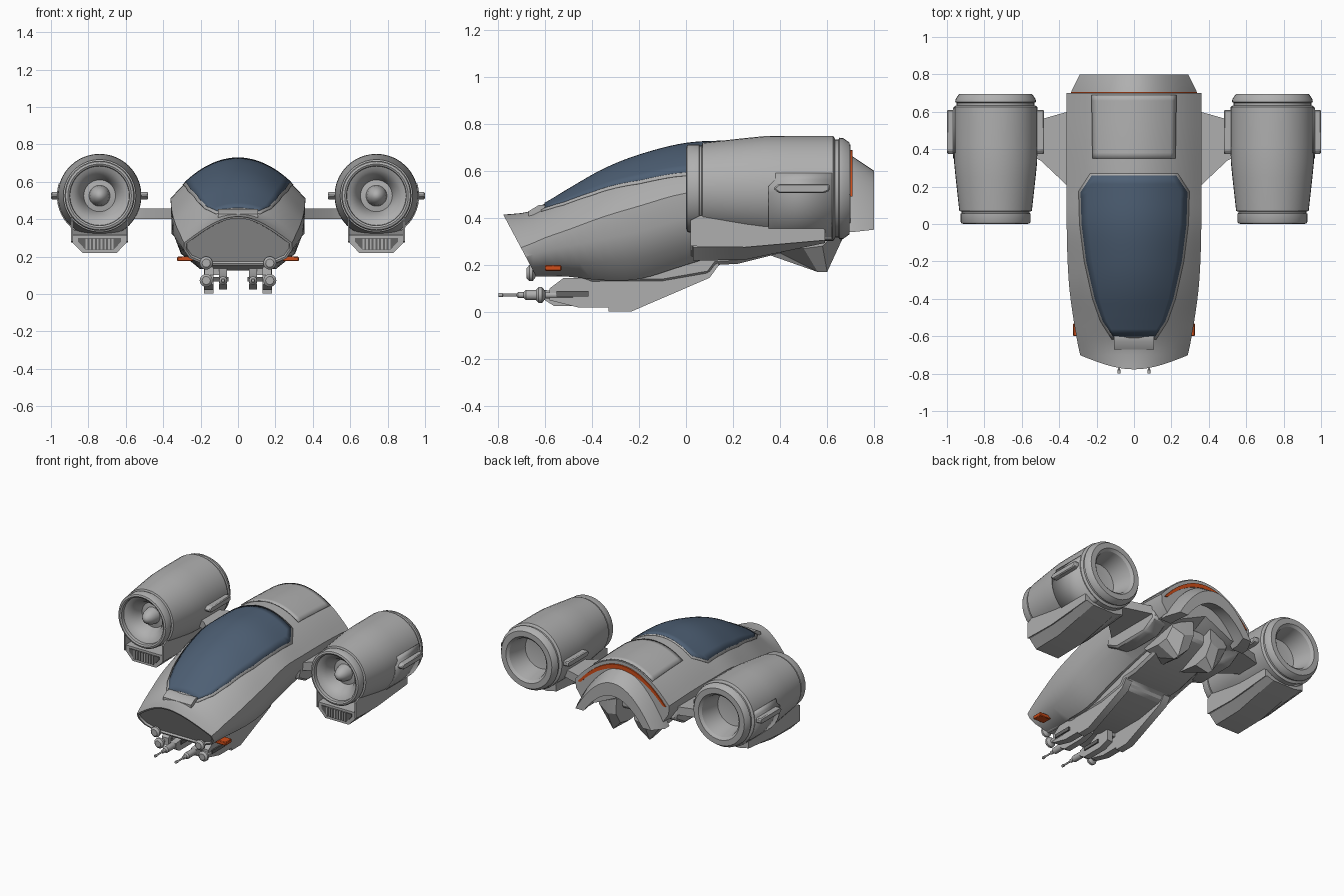
import bpy, bmesh, math
from mathutils import Vector

if "Cube" in bpy.data.objects:
    bpy.data.objects.remove(bpy.data.objects["Cube"])


def material(name, rgb):
    m = bpy.data.materials.new(name)
    m.diffuse_color = (*rgb, 1)
    m.use_nodes = True
    m.node_tree.nodes["Principled BSDF"].inputs["Base Color"].default_value = m.diffuse_color
    return m


GREY = material("hull_grey", (0.43, 0.43, 0.43))
DARK = material("dark_grey", (0.13, 0.13, 0.13))
GLASS = material("blue_glass", (0.075, 0.115, 0.175))
ORANGE = material("orange", (0.62, 0.075, 0.01))


def finish(name, bm, mat, mirror=False, bevel=0.0, angle=32, solid=0.0):
    bmesh.ops.recalc_face_normals(bm, faces=bm.faces)
    me = bpy.data.meshes.new(name)
    bm.to_mesh(me)
    bm.free()
    me.materials.append(mat)
    ob = bpy.data.objects.new(name, me)
    bpy.context.collection.objects.link(ob)
    bpy.ops.object.select_all(action='DESELECT')
    ob.select_set(True)
    bpy.context.view_layer.objects.active = ob
    bpy.ops.object.shade_smooth_by_angle(angle=math.radians(angle))
    if solid:
        md = ob.modifiers.new("solid", 'SOLIDIFY')
        md.thickness, md.offset = solid, 0
    if bevel:
        md = ob.modifiers.new("bevel", 'BEVEL')
        md.width, md.segments = bevel, 1
    if mirror:
        md = ob.modifiers.new("mirror", 'MIRROR')
        md.use_mirror_merge = False
    return ob


def loft_bm(loops):
    """Closed loops of 3D points joined into a capped solid."""
    bm = bmesh.new()
    rows = [[bm.verts.new(p) for p in lp] for lp in loops]
    n = len(rows[0])
    for a, b in zip(rows, rows[1:]):
        for i in range(n):
            j = (i + 1) % n
            bm.faces.new((a[i], a[j], b[j], b[i]))
    bm.faces.new(rows[0])
    bm.faces.new(rows[-1])
    return bm


def prism(name, yz, x0, x1, mat=GREY, mirror=True, bevel=0.0):
    bm = loft_bm([[(x, y, z) for y, z in yz] for x in (x0, x1)])
    return finish(name, bm, mat, mirror, bevel)


def box(name, x0, x1, y0, y1, z0, z1, mat=GREY, mirror=True, bevel=0.0):
    return prism(name, [(y0, z0), (y1, z0), (y1, z1), (y0, z1)], x0, x1, mat, mirror, bevel)


def lathe(name, profile, cx, cz, mat=GREY, n=32):
    """Profile of (radius, y) turned about an axis along y."""
    bm = bmesh.new()
    vs = [bm.verts.new((cx + r, y, cz)) for r, y in profile]
    es = [bm.edges.new(p) for p in zip(vs, vs[1:])]
    bmesh.ops.spin(bm, geom=vs + es, cent=(cx, 0, cz), axis=(0, 1, 0),
                   angle=2 * math.pi, steps=n, use_duplicate=False)
    bmesh.ops.remove_doubles(bm, verts=bm.verts, dist=1e-5)
    return finish(name, bm, mat, True)


# hull stations: y, half width, roof z, shoulder z, bottom z, underside arch
ST = [(-.85, .25, .41, .22, .13, 0), (-.67, .295, .425, .285, .15, 0),
      (-.60, .308, .455, .315, .155, 0), (-.50, .325, .515, .35, .15, 0),
      (-.35, .345, .60, .405, .135, 0), (-.20, .355, .66, .45, .14, 0),
      (0, .36, .71, .505, .20, 0), (.20, .36, .72, .51, .26, 0),
      (.45, .36, .72, .51, .30, .05), (.70, .36, .712, .50, .33, .14)]


def station(y):
    """Smooth interpolation of the hull stations."""
    i = max(k for k in range(len(ST) - 1) if k == 0 or ST[k][0] <= y)
    a, b = ST[i], ST[i + 1]
    p, q = ST[max(i - 1, 0)], ST[min(i + 2, len(ST) - 1)]
    h = b[0] - a[0]
    t = (y - a[0]) / h
    out = []
    for k in range(1, 6):
        m0 = (b[k] - p[k]) / (b[0] - p[0]) * h
        m1 = (q[k] - a[k]) / (q[0] - a[0]) * h
        out.append((2*t**3 - 3*t*t + 1)*a[k] + (t**3 - 2*t*t + t)*m0
                   + (3*t*t - 2*t**3)*b[k] + (t**3 - t*t)*m1)
    return out


def roof(x, y):
    w, top, sh = station(y)[:3]
    return sh + (top - sh) * (1 - (x / w) ** 2)


def arch(w, top, base, n=20):
    return [(w * u, base + (top - base) * (1 - u * u))
            for u in (-1 + 2 * i / n for i in range(n + 1))]


# main hull, cut by a slanted nose plane with a shallow recess
loops = []
for i in range(32):
    y = -.85 + 1.55 * i / 31
    w, top, sh, bot, rise = station(y)
    k = sh - bot
    low = [(w * .99, sh - .35 * k), (w * .87, sh - .72 * k), (w * .58, bot + rise * .3)]
    pts = arch(w, top, sh) + low + [(0, bot + rise)] + [(-x, z) for x, z in reversed(low)]
    loops.append([(x, y, z) for x, z in pts])
bm = loft_bm(loops)
bmesh.ops.recalc_face_normals(bm, faces=bm.faces)
cut = bmesh.ops.bisect_plane(bm, geom=bm.verts[:] + bm.edges[:] + bm.faces[:],
                             plane_co=(0, -.70, .27), plane_no=(0, -.15, -.08), clear_outer=True)
edges = [e for e in cut["geom_cut"] if isinstance(e, bmesh.types.BMEdge)]
bmesh.ops.holes_fill(bm, edges=edges, sides=0)
nose_dir = Vector((0, -.15, -.08)).normalized()
bm.normal_update()
cap = [f for f in bm.faces if len(f.verts) > 8 and abs(f.normal.dot(nose_dir)) > .99]
bmesh.ops.recalc_face_normals(bm, faces=bm.faces)
bmesh.ops.inset_region(bm, faces=cap, thickness=.012, depth=0)
bmesh.ops.inset_region(bm, faces=cap, thickness=.006, depth=-.012)
finish("hull", bm, GREY)


def skin(name, outline, lift, mat):
    """Plate that follows the roof between (y, half width) stations."""
    bm = bmesh.new()
    rows = []
    for (ya, wa), (yb, wb) in zip(outline, outline[1:]):
        steps = max(2, int((yb - ya) / .03))
        for s in range(steps + (yb == outline[-1][0])):
            t = s / steps
            y, w = ya + (yb - ya) * t, wa + (wb - wa) * t
            xs = [w * (-1 + j / 8) for j in range(17)]
            rows.append([bm.verts.new((x, y, roof(x, y) + lift)) for x in xs])
    for a, b in zip(rows, rows[1:]):
        for j in range(16):
            bm.faces.new((a[j], a[j + 1], b[j + 1], b[j]))
    finish(name, bm, mat, solid=.008)


# canopy with its frame, and a roof panel behind it
glass = [(-.60, .11), (-.52, .165), (-.40, .208), (-.20, .253), (0, .278), (.17, .283), (.258, .225)]
frame = [(-.615, .118), (-.52, .178), (-.40, .22), (-.20, .264), (0, .289), (.175, .294), (.27, .232)]
skin("canopy_frame", frame, .001, GREY)
skin("canopy_glass", glass, .005, GLASS)
skin("roof_panel", [(.35, .22), (.69, .225)], .003, GREY)
prism("nose_step", [(-.67, .40), (-.67, .428), (-.625, .455), (-.60, .455), (-.60, .40)],
      -.108, .108, GREY, False)


# tail arch and its glowing strip
def ring(name, sections, mat):
    loops = []
    for y, w, top, base, th in sections:
        pts = arch(w, top, base) + arch(w - th * .7, top - th, base)[::-1]
        loops.append([(x, y, z) for x, z in pts])
    finish(name, loft_bm(loops), mat)


ring("tail_arch", [(.66, .335, .67, .34, .12), (.71, .335, .66, .34, .12), (.80, .29, .60, .35, .09)], GREY)
ring("tail_light", [(.69, .338, .692, .49, .03), (.707, .338, .688, .49, .03)], ORANGE)

# belly, keels and rear fins
prism("belly", [(-.50, .16), (-.40, .125), (-.10, .125), (.10, .16), (.13, .20), (.22, .205),
                (.40, .25), (.60, .34), (.60, .42), (-.50, .30)], -.19, .19, GREY, False, .015)
prism("keel", [(-.42, .18), (-.33, .10), (-.33, .003), (-.23, .003), (.10, .145), (.14, .20), (.1, .30), (-.4, .25)],
      .13, .182)
bm = loft_bm([[(x, y, z) for y, z in yz] for x, yz in (
    (.07, [(.36, .24), (.52, .22), (.62, .24), (.67, .32), (.66, .47), (.3, .40)]),
    (.14, [(.40, .25), (.56, .17), (.60, .17), (.66, .30), (.66, .47), (.3, .40)]),
    (.22, [(.38, .28), (.50, .27), (.58, .28), (.64, .34), (.66, .44), (.3, .40)]))])
finish("rear_fin", bm, GREY, True, angle=15)
prism("wing_root_fairing", [(.15, .36), (.25, .31), (.52, .31), (.62, .37), (.60, .46), (.18, .46)],
      .24, .355, GREY, True, .012)

# stub wings
bm = loft_bm([[(x, y, z) for x, y in ((.32, .17), (.50, .34), (.56, .37), (.56, .54), (.48, .565), (.32, .61))]
              for z in (.40, .457)])
finish("stub_wing", bm, GREY, True)

# engines
EX, EZ = .74, .525
lathe("engine", [(0, .03), (.018, .036), (.036, .055), (.05, .085), (.056, .12), (.085, .125), (.093, .10),
                 (.11, .065), (.135, .038), (.158, .028), (.160, .006), (.170, 0), (.182, .004), (.187, .012),
                 (.187, .056), (.182, .058), (.182, .066), (.194, .07), (.203, .15), (.214, .25), (.222, .33),
                 (.224, .42), (.224, .625), (.214, .632), (.208, .634), (.208, .648), (.216, .652),
                 (.214, .668), (.195, .695), (.158, .695), (.142, .68), (.128, .62), (.118, .54), (0, .52)], EX, EZ, n=40)
for nm, a, b in (("outer_strake", .945, 1.0), ("inner_strake", .48, .535)):
    prism(nm, [(.37, .525), (.395, .505), (.585, .505), (.61, .515), (.61, .545), (.395, .545)], a, b, GREY, True, .006)

# raised shell panel on the outer engine flank
bm = bmesh.new()
rows = []
for i in range(13):
    ang = math.radians(-70 + 87 * i / 12)
    y0 = .35 if i < 11 else .38
    rows.append([bm.verts.new((EX + .224 * math.cos(ang), y, EZ + .224 * math.sin(ang))) for y in (y0, .62)])
for a, b in zip(rows, rows[1:]):
    bm.faces.new((a[0], a[1], b[1], b[0]))
finish("engine_side_panel", bm, GREY, True, solid=.009)

# intake pods under the engines
bm = loft_bm([[(EX + x, y, z) for x, z in ((-.145, zt), (-.145, zm), (-.09, zb), (.09, zb), (.145, zm), (.145, zt))]
              for y, zt, zm, zb in ((.03, .315, .275, .218), (.25, .33, .275, .222), (.59, .36, .31, .293))])
finish("intake_pod", bm, GREY, True, angle=20)
for x in (EX - .152, EX + .143):
    prism("pod_side_plate", [(.02, .28), (.02, .39), (.06, .41), (.50, .41), (.59, .35), (.59, .305), (.25, .275)],
          x, x + .009)
bm = loft_bm([[(EX + x, y, z) for x, z in ((-.115, .30), (-.115, .28), (-.075, .236), (.075, .236), (.115, .28), (.115, .30))]
              for y in (.024, .034)])
finish("intake_mouth", bm, DARK, True)
for i in range(8):
    x = EX - .07 + .02 * i
    box("intake_slat", x - .005, x + .005, .019, .03, .238, .30)

# nose sensors and side lights
for nm, y, z in (("upper_sensor", -.66, .165), ("lower_sensor", -.62, .072)):
    lathe(nm, [(0, y - .018), (.022, y - .018), (.035, y - .006), (.035, y + .008), (.022, y + .018),
               (.014, y + .022), (.014, y + .14), (0, y + .14)], .17, z, n=14)
box("side_light", .24, .325, -.60, -.53, .175, .20, ORANGE, True, .004)

# guns and their mounts
prism("gun_mount", [(-.58, .05), (-.46, .02), (-.33, .02), (-.33, .145), (-.52, .145), (-.58, .10)], .13, .18)
prism("gun_body", [(-.60, .05), (-.56, .025), (-.40, .025), (-.33, .05), (-.33, .125), (-.42, .14), (-.50, .10), (-.60, .09)],
      .058, .102)
box("gun_hanger", .062, .14, -.43, -.34, .10, .18)
box("ammo_box", .05, .19, -.55, -.415, .066, .09, DARK)
lathe("gun_barrel", [(0, -.798), (.009, -.798), (.009, -.78), (.006, -.778), (.006, -.72), (.012, -.715),
                     (.012, -.69), (.022, -.68), (.022, -.60), (.018, -.58), (0, -.58)], .08, .072, n=12)
